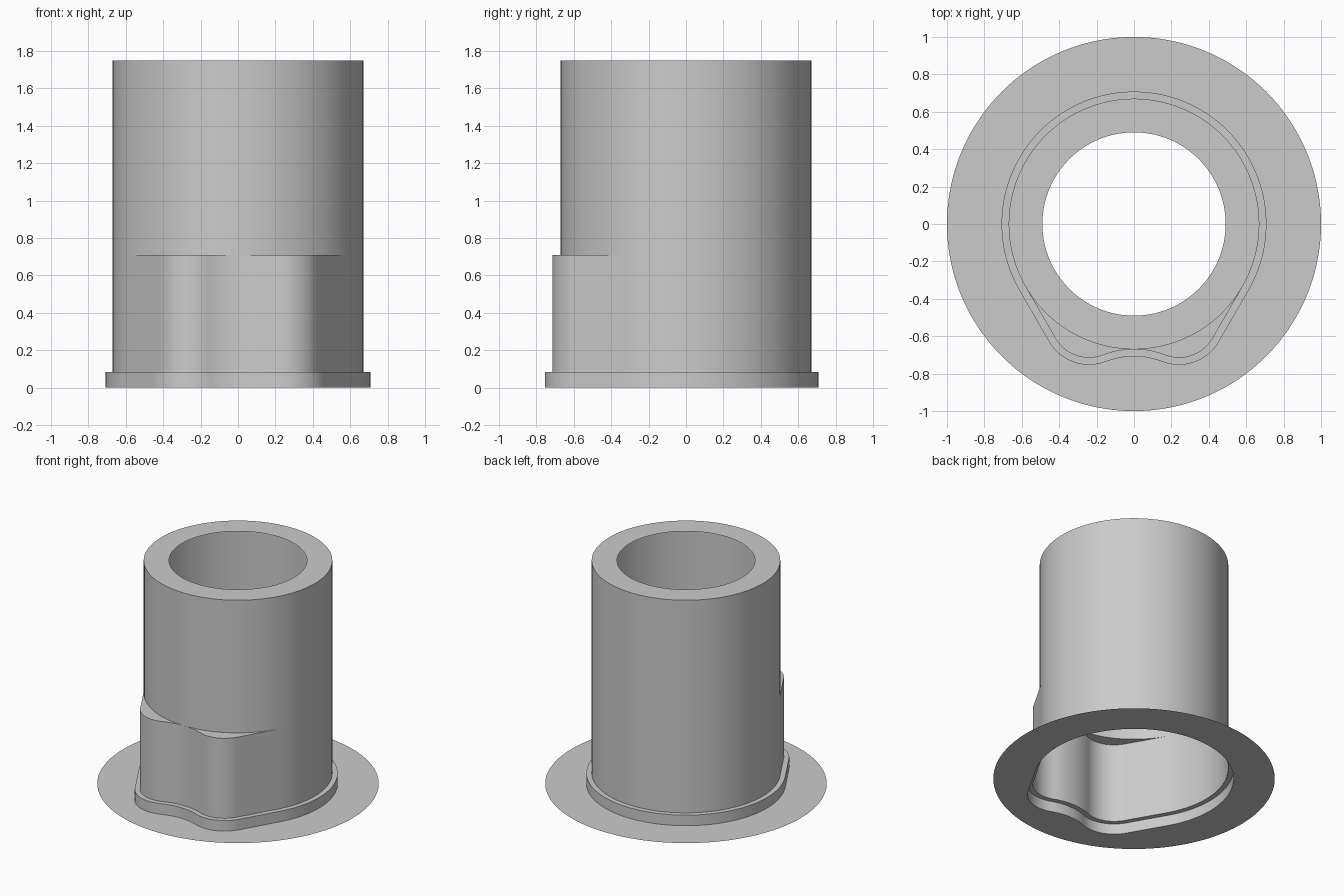
import bpy, bmesh
from math import pi, sin, cos, atan2, hypot, radians

cube = bpy.data.objects.get("Cube")
if cube:
    bpy.data.objects.remove(cube, do_unlink=True)

grey = bpy.data.materials.new("plain grey")
grey.use_nodes = True
colour = (0.6, 0.6, 0.6, 1)
grey.diffuse_color = colour
grey.node_tree.nodes["Principled BSDF"].inputs["Base Color"].default_value = colour

RADIUS, LUG_X, LUG_Y, LUG_R = 0.67, 0.24, -0.506, 0.209
DIP_Y, DIP_R = -1.123, 0.453


def arc(cx, cy, r, start, end, steps):
    return [(cx + r * cos(start + (end - start) * i / steps),
             cy + r * sin(start + (end - start) * i / steps)) for i in range(steps + 1)]


def outline(offset):
    """Round sleeve with a twin-bump lug at the front, grown by offset."""
    meet = atan2(DIP_Y - LUG_Y, -LUG_X)
    half = arc(0, DIP_Y, DIP_R - offset, pi / 2, meet + pi, 10)
    half += arc(LUG_X, LUG_Y, LUG_R + offset, meet, radians(-30), 16)[1:]
    x0, y0 = half[-1]
    x1, y1 = (RADIUS + offset) * cos(radians(-30)), (RADIUS + offset) * sin(radians(-30))
    half += [(x0 + (x1 - x0) * t / 6, y0 + (y1 - y0) * t / 6) for t in range(1, 6)]
    half += arc(0, 0, RADIUS + offset, radians(-30), pi / 2, 48)
    return half + [(-x, y) for x, y in half[-2:0:-1]]


def circle(points, r):
    """Project an outline radially on to a circle."""
    return [(x * r / hypot(x, y), y * r / hypot(x, y)) for x, y in points]


def skin(name, rings):
    """Join successive (outline, height) rings into one open sheet."""
    bm = bmesh.new()
    loops = [[bm.verts.new((x, y, z)) for x, y in pts] for pts, z in rings]
    for a, b in zip(loops, loops[1:]):
        n = len(a)
        for i in range(n):
            j = (i + 1) % n
            bm.faces.new((a[i], a[j], b[j], b[i]))
    bmesh.ops.remove_doubles(bm, verts=bm.verts, dist=0.0001)
    mesh = bpy.data.meshes.new(name)
    bm.to_mesh(mesh)
    bm.free()
    mesh.materials.append(grey)
    obj = bpy.data.objects.new(name, mesh)
    bpy.context.collection.objects.link(obj)
    bpy.ops.object.select_all(action="DESELECT")
    obj.select_set(True)
    bpy.context.view_layer.objects.active = obj
    bpy.ops.object.shade_smooth_by_angle(angle=radians(30))


body = outline(0)
rim = outline(0.038)
tube = circle(body, RADIUS)
RIM_TOP, LUG_TOP, TOP = 0.083, 0.71, 1.75

# Flat sheet around the opening
skin("base_disc", [(circle(rim, 1), 0), (rim, 0)])
# Low step around the foot
skin("foot_rim", [(rim, 0), (rim, RIM_TOP), (body, RIM_TOP)])
# Lower wall with the lug and its ledge
skin("lower_sleeve", [(body, RIM_TOP), (body, LUG_TOP), (tube, LUG_TOP)])
# Upper round wall and the ring-shaped lid
skin("upper_sleeve", [(tube, LUG_TOP), (tube, TOP)])
skin("top_ring", [(tube, TOP), (circle(body, 0.49), TOP)])
